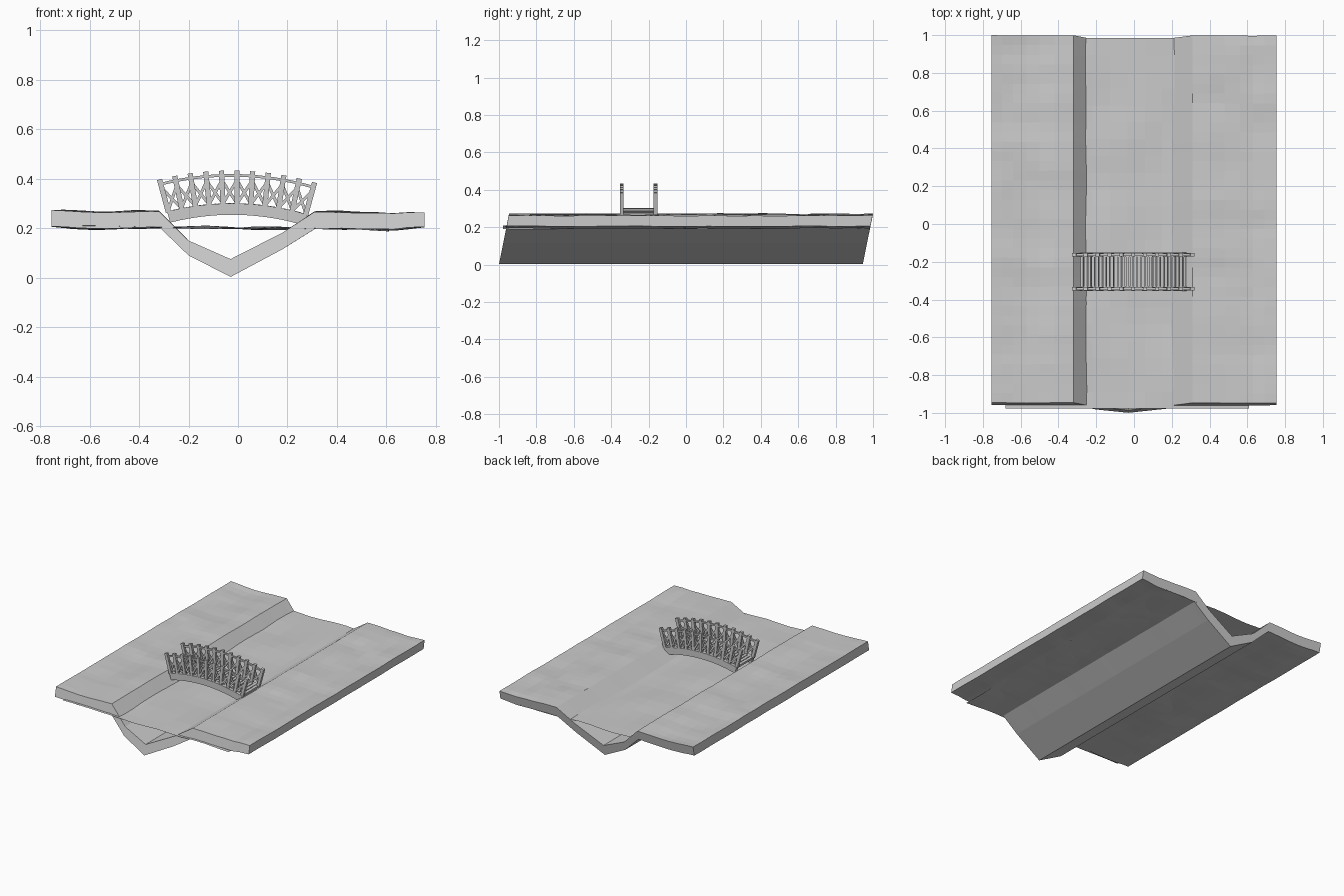
import bpy, bmesh, math
from mathutils import Vector, noise

if "Cube" in bpy.data.objects:
    bpy.data.objects.remove(bpy.data.objects["Cube"])


def finish(name, bm):
    bmesh.ops.recalc_face_normals(bm, faces=bm.faces)
    me = bpy.data.meshes.new(name)
    bm.to_mesh(me)
    bm.free()
    ob = bpy.data.objects.new(name, me)
    bpy.context.collection.objects.link(ob)
    return ob


def skin(bm, rows, closed=False):
    """Bridge neighbouring rows of points with quads."""
    vs = [[bm.verts.new(p) for p in r] for r in rows]
    n = len(vs[0])
    for a, b in zip(vs, vs[1:]):
        for i in range(n if closed else n - 1):
            j = (i + 1) % n
            bm.faces.new((a[i], a[j], b[j], b[i]))
    return vs


# River bed and banks: (x, top z, bottom z) section swept along y
section = [(-.755, .273, .207), (-.70, .27, .205), (-.64, .266, .2), (-.57, .263, .198),
           (-.50, .265, .2), (-.42, .27, .205), (-.32, .27, .207), (-.2, .15, .09),
           (-.03, .075, .003), (.18, .182, .115), (.31, .267, .197), (.40, .266, .2),
           (.48, .262, .198), (.56, .26, .195), (.63, .257, .193), (.69, .26, .2),
           (.755, .262, .205)]


def ripple(x, y):
    if -.3 < x < .3:
        return 0
    w = noise.noise(Vector((x * 2.5, y * 6, 1.7))) * .008
    w += noise.noise(Vector((x * 7, y * 9, 5.2))) * .003
    return w * (.35 if abs(x) < .33 or abs(x) > .74 else 1)


N = 38
bm = bmesh.new()
rows = []
for k in range(N + 1):
    y = -1 + 1.945 * k / N
    top = [(x, y + .2 * t, t + ripple(x, y)) for x, t, b in section]
    low = [(x, y + .2 * b, b + ripple(x, y) * .8) for x, t, b in section]
    rows.append(top + low[::-1])
vs = skin(bm, rows, closed=True)
m = len(section)
for end in (vs[0], vs[-1]):
    for i in range(m - 1):
        bm.faces.new((end[i], end[i + 1], end[2 * m - 2 - i], end[2 * m - 1 - i]))
finish("river_banks", bm)

# Water: thin rippled sheet running through the banks
bm = bmesh.new()
rows = []
for k in range(23):
    y = -.978 + 1.963 * k / 22
    rows.append([(x, y, .201 - .008 * x + .013 * noise.noise(Vector((x * 4, y * 3, 9.3))))
                 for x in [-.68 + 1.29 * i / 14 for i in range(15)]])
skin(bm, rows)
finish("water", bm)

# Arched bridge, laid out in polar terms: angle t, height h above the deck arc
R, TILT, SPAN = 1.06, .02, .27


def arc(t, h, y):
    return Vector(((R + h) * math.sin(t) - .004, y,
                   .30 + (R + h) * math.cos(t) - R - TILT * (R + h) * math.sin(t)))


def arc_beam(bm, t0, t1, h0, h1, y0, y1, steps):
    rows = []
    for i in range(steps + 1):
        t = t0 + (t1 - t0) * i / steps
        rows.append([arc(t, h0, y0), arc(t, h1, y0), arc(t, h1, y1), arc(t, h0, y1)])
    vs = skin(bm, rows, closed=True)
    bm.faces.new(vs[0])
    bm.faces.new(vs[-1])


def bar(bm, a, b, w, d):
    """Straight bar in the xz plane from a to b, width w, depth d along y."""
    u = (b - a).normalized()
    s = Vector((-u.z, 0, u.x)) * w / 2
    e = Vector((0, d / 2, 0))
    vs = skin(bm, [[p + s + e, p - s + e, p - s - e, p + s - e] for p in (a, b)], closed=True)
    bm.faces.new(vs[0])
    bm.faces.new(vs[1])


beams, posts, rails, braces = (bmesh.new() for _ in range(4))
ts = [-SPAN + .004 + 2 * (SPAN - .004) * i / 10 for i in range(11)]
for side in (-1, 1):
    yc = -.253 + side * .09
    arc_beam(beams, -SPAN, SPAN, -.046, 0, yc - .011, yc + .011, 14)
    arc_beam(rails, -SPAN - .002, SPAN + .002, .108, .119, yc - .006, yc + .006, 14)
    for t in ts:
        bar(posts, arc(t, -.004, yc), arc(t, .133, yc), .021, .019)
    for t0, t1 in zip(ts, ts[1:]):
        bar(braces, arc(t0, 0, yc - .003), arc(t1, .095, yc - .003), .012, .006)
        bar(braces, arc(t1, 0, yc + .003), arc(t0, .095, yc + .003), .012, .006)
finish("bridge_beams", beams)
finish("bridge_posts", posts)
finish("bridge_handrails", rails)
finish("bridge_cross_braces", braces)

# Deck planks
bm = bmesh.new()
for i in range(28):
    t = -SPAN + .01 + (2 * SPAN - .02) * i / 27
    arc_beam(bm, t - .0075, t + .0075, -.016, .001, -.333, -.173, 1)
# Bearers under the deck
for t in (-SPAN + .02, 0, SPAN - .02):
    arc_beam(bm, t - .008, t + .008, -.03, -.016, -.333, -.173, 1)
finish("bridge_deck_planks", bm)
